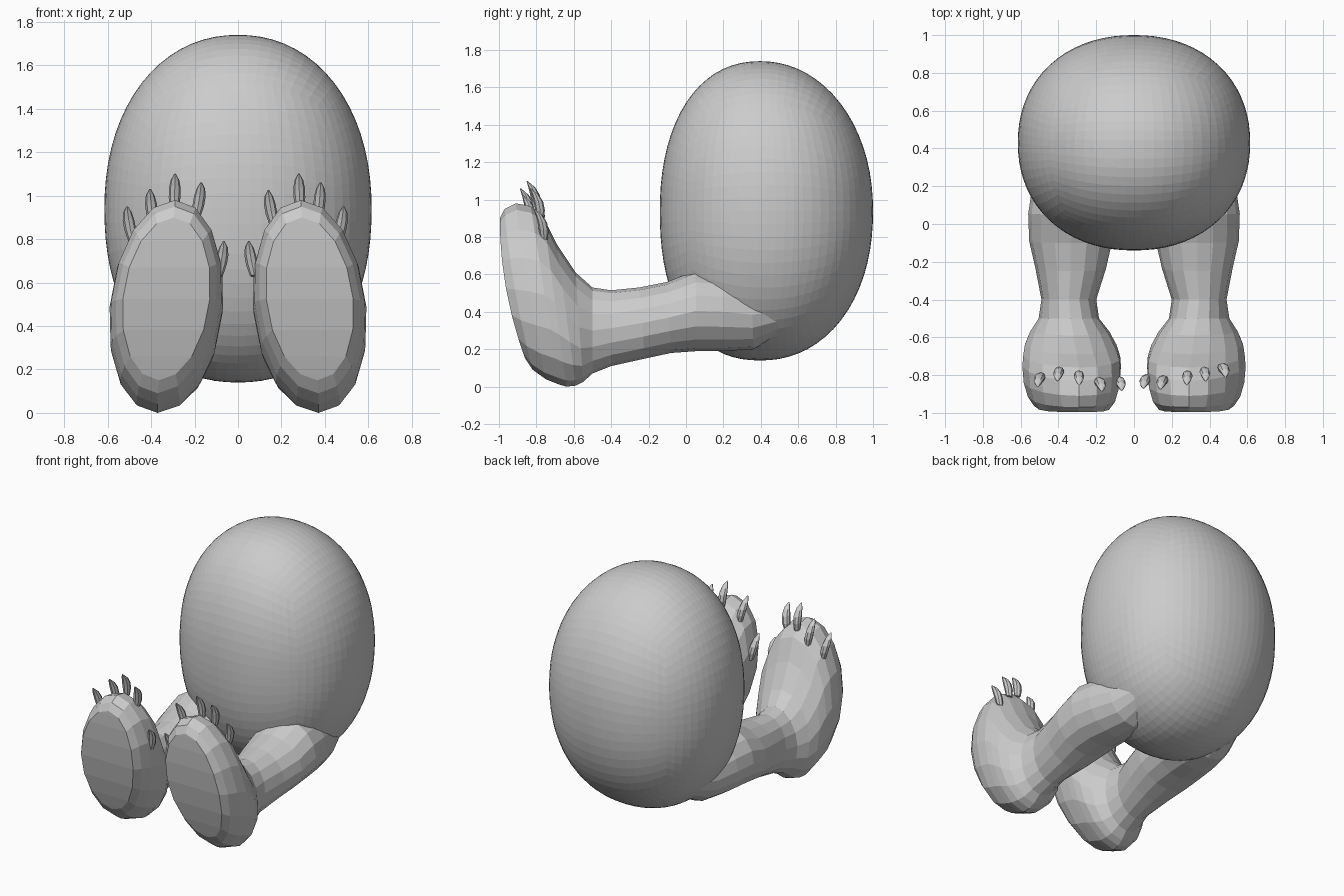
import bpy, bmesh, math
from mathutils import Vector

cube = bpy.data.objects.get("Cube")
if cube:
    bpy.data.objects.remove(cube, do_unlink=True)

grey = bpy.data.materials.new("plain grey")
grey.use_nodes = True
COLOUR = (0.6, 0.6, 0.6, 1)
grey.diffuse_color = COLOUR
grey.node_tree.nodes["Principled BSDF"].inputs["Base Color"].default_value = COLOUR


def finish(bm, name):
    bmesh.ops.recalc_face_normals(bm, faces=bm.faces)
    mesh = bpy.data.meshes.new(name)
    bm.to_mesh(mesh)
    bm.free()
    mesh.materials.append(grey)
    obj = bpy.data.objects.new(name, mesh)
    bpy.context.collection.objects.link(obj)
    return obj


def loft(name, rings):
    """Skin a list of point rings and close both ends with cross strips."""
    bm = bmesh.new()
    loops = [[bm.verts.new(p) for p in ring] for ring in rings]
    n = len(loops[0])
    for a, b in zip(loops, loops[1:]):
        for i in range(n):
            j = (i + 1) % n
            bm.faces.new((a[i], a[j], b[j], b[i]))
    for end in (loops[0], loops[-1]):
        for i in range(n // 2):
            strip = [end[i], end[i + 1], end[n - i - 1], end[-i]]
            bm.faces.new(list(dict.fromkeys(strip)))
    return finish(bm, name)


# Egg-shaped body: a gridded cube rounded into a soft superellipsoid
bm = bmesh.new()
bmesh.ops.create_cube(bm, size=2)
bmesh.ops.subdivide_edges(bm, edges=bm.edges[:], cuts=17, use_grid_fill=True)
ROUND = 2.15
for v in bm.verts:
    p = Vector([math.tan(c * math.pi / 4) for c in v.co]).normalized()
    flat = (abs(p.x) ** ROUND + abs(p.y) ** ROUND) ** (1 / ROUND)
    power = 2.13 if p.z > 0 else 2.22
    p /= (flat ** power + abs(p.z) ** power) ** (1 / power)
    v.co = (0.615 * p.x, 0.43 - 0.035 * p.z ** 2 + 0.57 * p.y, 0.94 + 0.8 * p.z)
finish(bm, "body")

# Leg sections from hip to sole:
# top y, top z, bottom y, bottom z, centre x, half width, lean, forward bow
SECTIONS = [
    (0.62, 0.50, 0.58, 0.32, 0.29, 0.12, 0, 0),
    (0.35, 0.57, 0.36, 0.20, 0.305, 0.19, 0, 0),
    (0.20, 0.61, 0.20, 0.19, 0.32, 0.218, 0, 0),
    (0.05, 0.62, 0.06, 0.19, 0.332, 0.228, 0, 0),
    (-0.10, 0.56, -0.08, 0.18, 0.335, 0.22, 0, 0),
    (-0.25, 0.53, -0.22, 0.15, 0.335, 0.187, 0, 0),
    (-0.40, 0.515, -0.40, 0.11, 0.345, 0.145, 0, 0),
    (-0.50, 0.53, -0.50, 0.07, 0.345, 0.16, 0.01, 0),
    (-0.59, 0.61, -0.55, 0.025, 0.34, 0.21, 0.02, 0),
    (-0.69, 0.76, -0.59, 0.005, 0.335, 0.243, 0.03, 0),
    (-0.76, 0.90, -0.64, 0, 0.33, 0.257, 0.04, 0),
    (-0.83, 0.965, -0.68, 0.012, 0.33, 0.261, 0.04, 0),
    (-0.91, 0.98, -0.75, 0.04, 0.33, 0.254, 0.04, 0.01),
    (-0.97, 0.95, -0.82, 0.09, 0.33, 0.232, 0.04, 0.02),
    (-0.995, 0.90, -0.86, 0.15, 0.33, 0.20, 0.035, 0.035),
]
SIDES = 16


def leg_ring(section, side):
    ty, tz, by, bz, cx, half, lean, bow = section
    ring = []
    for i in range(SIDES):
        a = 2 * math.pi * i / SIDES
        c, s = math.cos(a), math.sin(a)
        ring.append((side * (cx + half * s - lean * c),
                     (ty + by) / 2 + (ty - by) / 2 * c - bow * s * s,
                     (tz + bz) / 2 + (tz - bz) / 2 * c))
    return ring


def claw(name, tip, toward):
    """Curved tapering claw whose root sits in the foot."""
    tip = Vector(tip)
    root = tip + Vector((toward * 0.025, 0.05, -0.16))
    bend = tip + Vector((0, 0.055, -0.05))
    rings = []
    for t, r in ((0, 0.02), (0.25, 0.027), (0.5, 0.027), (0.75, 0.02), (1, 0.004)):
        centre = root * (1 - t) ** 2 + bend * 2 * t * (1 - t) + tip * t * t
        rings.append([centre + Vector((r * math.cos(a), r * math.sin(a), -0.3 * r * math.sin(a)))
                      for a in (math.pi * k / 4 for k in range(8))])
    loft(name, rings)


# Claw tips, from the inner toe outwards
TIPS = {
    "left": [(0.05, -0.87, 0.79), (0.14, -0.875, 1.025), (0.28, -0.85, 1.10),
             (0.38, -0.83, 1.06), (0.485, -0.81, 0.95)],
    "right": [(-0.065, -0.88, 0.79), (-0.17, -0.885, 1.06), (-0.29, -0.85, 1.10),
              (-0.405, -0.83, 1.03), (-0.51, -0.86, 0.95)],
}
for label, side in (("left", 1), ("right", -1)):
    loft(label + "_leg_and_foot", [leg_ring(s, side) for s in SECTIONS])
    for n, tip in enumerate(TIPS[label]):
        toward = max(-1, min(1, (side * 0.31 - tip[0]) / 0.15))
        claw(f"{label}_claw_{n + 1}", tip, toward)
